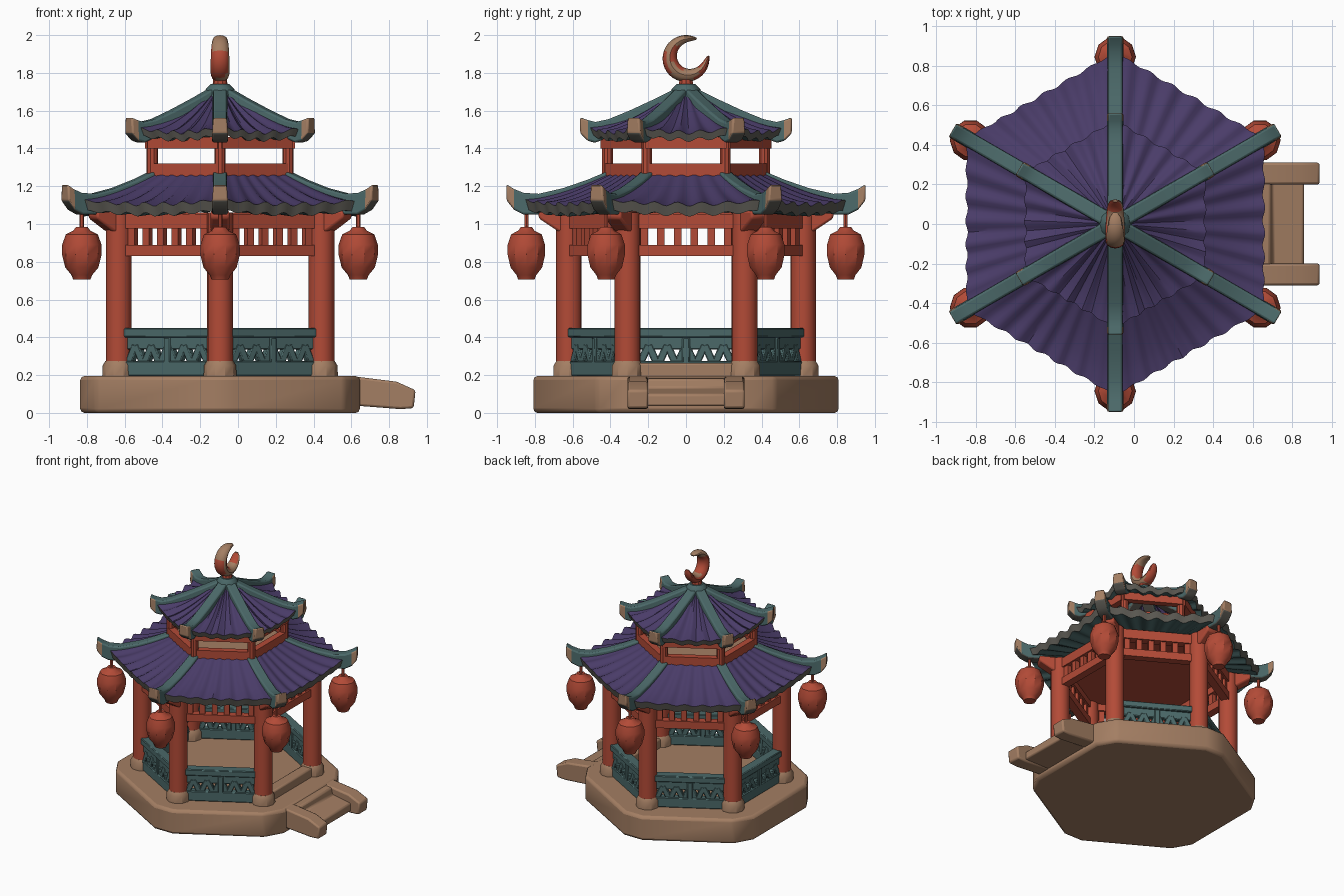
import bpy, bmesh
from math import sin, cos, pi, radians
from mathutils import Vector

if "Cube" in bpy.data.objects:
    bpy.data.objects.remove(bpy.data.objects["Cube"])

CX = -0.095
Z = Vector((0, 0, 1))
CORNERS = [radians(30 + 60 * k) for k in range(6)]
made = []


def material(name, rgb):
    m = bpy.data.materials.new(name)
    m.use_nodes = True
    m.diffuse_color = (*rgb, 1)
    m.node_tree.nodes["Principled BSDF"].inputs["Base Color"].default_value = (*rgb, 1)
    return m


RED = material("lacquer red", (0.45, 0.07, 0.038))
PURPLE = material("roof purple", (0.068, 0.045, 0.14))
TEAL = material("weathered teal", (0.07, 0.14, 0.14))
TAN = material("sandstone tan", (0.37, 0.21, 0.125))
GREY = material("eave grey", (0.105, 0.1, 0.085))


def polar(r, a, z):
    return Vector((CX + r * cos(a), r * sin(a), z))


def finish(name, bm, *mats):
    bmesh.ops.recalc_face_normals(bm, faces=bm.faces)
    me = bpy.data.meshes.new(name)
    bm.to_mesh(me)
    bm.free()
    for m in mats:
        me.materials.append(m)
    ob = bpy.data.objects.new(name, me)
    bpy.context.collection.objects.link(ob)
    made.append(ob)
    return ob


def soften(ob, width, segments=2):
    mod = ob.modifiers.new("soft edges", "BEVEL")
    mod.width, mod.segments, mod.limit_method = width, segments, "ANGLE"


def skin(bm, rings, mats=None, caps=True, closed=True):
    """Bridge successive rings of points; mats gives one index per band."""
    vs = [[bm.verts.new(p) for p in ring] for ring in rings]
    for i, (a, b) in enumerate(zip(vs, vs[1:])):
        n = len(a)
        for j in range(n if closed else n - 1):
            f = bm.faces.new((a[j], a[(j + 1) % n], b[(j + 1) % n], b[j]))
            f.material_index = mats[i] if mats else 0
    if caps:
        bm.faces.new(vs[0])
        bm.faces.new(vs[-1])


def bar(bm, p, q, w, h, up=Z):
    """Square bar from p to q, w wide and h tall."""
    side = (q - p).cross(up).normalized()
    top = side.cross(q - p).normalized()
    ring = [side * x * w / 2 + top * y * h / 2 for x, y in ((-1, -1), (1, -1), (1, 1), (-1, 1))]
    skin(bm, [[e + o for o in ring] for e in (p, q)])


def lathe(bm, centre, profile, sides=16):
    skin(bm, [[centre + Vector((r * cos(2 * pi * j / sides), r * sin(2 * pi * j / sides), z))
               for j in range(sides)] for r, z in profile])


def prism(bm, outline, normal, width):
    skin(bm, [[p + normal * s * width / 2 for p in outline] for s in (-1, 1)])


def hexagon(r, z):
    return [polar(r, a, z) for a in CORNERS]


# Base: hexagon with cut corners
bm = bmesh.new()
outline = [(a + d) for a in CORNERS for d in (-0.1, 0.1)]
skin(bm, [[polar(0.812, a, z) for a in outline] for z in (0, 0.195)])
soften(finish("stone_base", bm, TAN), 0.022)

# Entrance steps: two sloping cheeks, a ramp and a threshold
bm = bmesh.new()
cheek = [(0.6, 0.04), (0.86, 0.02), (0.93, 0.025), (0.94, 0.12), (0.84, 0.165), (0.6, 0.195)]
for s in (-1, 1):
    prism(bm, [Vector((x, s * 0.255, z)) for x, z in cheek], Vector((0, 1, 0)), 0.11)
ramp = [(0.6, 0.04), (0.86, 0.035), (0.86, 0.1), (0.7, 0.13), (0.69, 0.18), (0.6, 0.19)]
prism(bm, [Vector((x, 0, z)) for x, z in ramp], Vector((0, 1, 0)), 0.42)
bar(bm, Vector((0.44, -0.25, 0.225)), Vector((0.44, 0.25, 0.225)), 0.09, 0.08)
soften(finish("entrance_steps", bm, TAN), 0.012)

# Columns, stone feet and corbels
cols, feet, corbels = bmesh.new(), bmesh.new(), bmesh.new()
for a in CORNERS:
    c = polar(0.62, a, 0)
    lathe(cols, c, [(0.068, 0.2), (0.068, 1.06)])
    lathe(feet, c, [(0.087, 0.19), (0.085, 0.25), (0.07, 0.275)], 10)
    prism(corbels, [polar(r, a, z) for r, z in
                    ((0.6, 0.92), (0.69, 0.97), (0.78, 1.03), (0.78, 1.07), (0.6, 1.07))],
          Vector((-sin(a), cos(a), 0)), 0.1)
finish("columns", cols, RED)
finish("column_feet", feet, TAN)
soften(finish("column_corbels", corbels, RED), 0.012)

# Frieze on every side, railing on every side but the entrance
frieze, rail = bmesh.new(), bmesh.new()
for k, a in enumerate(CORNERS):
    b = a + pi / 3
    out = Vector((cos(a + pi / 6), sin(a + pi / 6), 0))

    def at(t, z):
        return polar(0.62, a, z).lerp(polar(0.62, b, z), t)

    for z, h in ((0.86, 0.06), (1.015, 0.075)):
        bar(frieze, at(0, z), at(1, z), 0.06, h)
    for i in range(1, 7):
        bar(frieze, at(i / 7, 0.87), at(i / 7, 1.0), 0.04, 0.035, out)
    if k == 5:
        continue
    for z, w, h in ((0.425, 0.075, 0.05), (0.37, 0.04, 0.07), (0.235, 0.06, 0.08)):
        bar(rail, at(0.06, z), at(0.94, z), w, h)
    for i in range(5):
        t = 0.1 + 0.16 * i
        bar(rail, at(t, 0.25), at(t + 0.08, 0.36), 0.04, 0.045, out)
        bar(rail, at(t + 0.08, 0.36), at(t + 0.16, 0.25), 0.04, 0.045, out)
    bar(rail, at(0.5, 0.24), at(0.5, 0.4), 0.04, 0.06, out)
finish("frieze", frieze, RED)
soften(finish("railings", rail, TEAL), 0.006, 1)

# Ceiling and upper deck
bm = bmesh.new()
skin(bm, [hexagon(0.63, 1.03), hexagon(0.63, 1.06)])
finish("ceiling", bm, RED)
bm = bmesh.new()
skin(bm, [hexagon(0.4, 1.22), hexagon(0.4, 1.285)])
finish("upper_deck", bm, TAN)

# Upper storey: posts and two ring beams
bm = bmesh.new()
for a in CORNERS:
    lathe(bm, polar(0.415, a, 0), [(0.03, 1.24), (0.03, 1.48)], 10)
    for z, h, r in ((1.275, 0.09, 0.415), (1.43, 0.06, 0.43)):
        bar(bm, polar(r, a, z), polar(r, a + pi / 3, z), 0.05, h)
finish("upper_frame", bm, RED)


def roof(name, r_in, r_out, z_in, z_out, lift, drop, soffit, folds):
    """Curved, rippled hexagonal roof with a grey eave band and a teal underside."""
    steps, levels = folds * 6, 8
    bm = bmesh.new()
    for a in CORNERS:
        def point(i, t, dz=0.0, r=None):
            s = i / steps
            edge = polar(1, a, 0).lerp(polar(1, a + pi / 3, 0), s) - Vector((CX, 0, 0))
            rad = r_in + (r_out - r_in) * t if r is None else r
            wave = sin(2 * pi * folds * s + 0.8 * sin(5 * s + a)) * sin(pi * s) ** 0.5 if 0 < s < 1 else 0
            wob = wave * (0.3 + 0.7 * t)
            z = z_in + (z_out - z_in) * (1 - (1 - t) ** 1.45) + lift * t * abs(2 * s - 1) ** 2
            p = edge * (rad + 0.008 * wob * t) + Vector((CX, 0, z + 0.011 * wob + dz))
            return p
        cols = range(steps + 1)
        rings = [[point(i, t / levels) for i in cols] for t in range(levels + 1)]
        rings.append([point(i, 1, -drop, r_out - 0.015) for i in cols])
        rings.append([point(i, 1, -drop + 0.02, soffit) for i in cols])
        skin(bm, rings, [0] * levels + [1, 2], caps=False, closed=False)
    bmesh.ops.remove_doubles(bm, verts=bm.verts, dist=0.0005)
    finish(name, bm, PURPLE, GREY, TEAL)


roof("lower_roof", 0.38, 0.868, 1.29, 1.105, 0.025, 0.055, 0.58, 7)
roof("upper_roof", 0.04, 0.525, 1.715, 1.485, 0.03, 0.04, 0.36, 5)


def hips(name, path, width):
    """Six ridge beams; path holds (radius, top, bottom)."""
    bm = bmesh.new()
    for a in CORNERS:
        side = Vector((-sin(a), cos(a), 0)) * width / 2
        skin(bm, [[polar(r, a, lo) - side, polar(r, a, lo) + side,
                   polar(r, a, hi) + side * 0.85, polar(r, a, hi) - side * 0.85] for r, hi, lo in path])
    bm.normal_update()
    tip = path[-2][0]
    for f in bm.faces:
        c = f.calc_center_median()
        outer = (Vector((c.x - CX, c.y, 0))).length > tip
        if outer and abs(f.normal.z) < 0.3 and len(f.verts) == 4 and c.z > path[-1][2]:
            f.material_index = 1
        elif f.normal.z < -0.5:
            f.material_index = 2
    soften(finish(name, bm, TEAL, TAN, GREY), 0.01)


hips("lower_hips", [(0.39, 1.29, 1.2), (0.52, 1.235, 1.15), (0.65, 1.19, 1.09), (0.78, 1.16, 1.05),
                    (0.86, 1.165, 1.05), (0.91, 1.185, 1.075), (0.95, 1.21, 1.125)], 0.085)
hips("upper_hips", [(0.03, 1.73, 1.66), (0.16, 1.665, 1.58), (0.3, 1.6, 1.52), (0.41, 1.555, 1.46),
                    (0.48, 1.54, 1.43), (0.52, 1.55, 1.44), (0.56, 1.565, 1.48)], 0.085)

# Hanging lanterns
bm = bmesh.new()
for a in CORNERS:
    c = polar(0.845, a, 0)
    lathe(bm, c, [(0.045, 0.705), (0.055, 0.73), (0.088, 0.77), (0.105, 0.84), (0.104, 0.89),
                  (0.085, 0.945), (0.045, 0.965), (0.03, 0.985)], 10)
    lathe(bm, c, [(0.012, 0.97), (0.012, 1.08)], 6)
finish("lanterns", bm, RED)

# Roof cap and neck
bm = bmesh.new()
lathe(bm, polar(0, 0, 0), [(0.09, 1.66), (0.075, 1.715), (0.05, 1.74)], 12)
finish("roof_cap", bm, TEAL)
bm = bmesh.new()
lathe(bm, polar(0, 0, 0), [(0.04, 1.73), (0.035, 1.78)], 10)
finish("finial_neck", bm, RED)

# Crescent finial: red on the inner and far faces, tan elsewhere
bm = bmesh.new()
rings, count = [], 28
for i in range(count + 1):
    t = i / count
    a = radians(62 + 305 * t)
    fat = sin(pi * t) ** 0.7 if 0 < t < 1 else 0
    half, wide = 0.006 + 0.034 * fat, 0.014 + 0.036 * fat ** 0.5
    ring = []
    for j in range(12):
        b = 2 * pi * j / 12
        r = 0.124 - half + half * cos(b)
        ring.append(Vector((CX + wide * sin(b), r * cos(a), 1.876 + r * sin(a))))
    rings.append(ring)
skin(bm, rings)
bmesh.ops.recalc_face_normals(bm, faces=bm.faces)
for f in bm.faces:
    n, z = f.normal, f.calc_center_median().z
    f.material_index = int(z < 1.94 and (n.y > 0.3 or n.x < -0.6 or (n.y < -0.5 and z < 1.91)))
finish("crescent_finial", bm, TAN, RED)

# Smooth shading with crisp edges
bpy.ops.object.select_all(action="DESELECT")
for ob in made:
    ob.select_set(True)
bpy.context.view_layer.objects.active = made[0]
bpy.ops.object.shade_smooth_by_angle(angle=radians(35))
